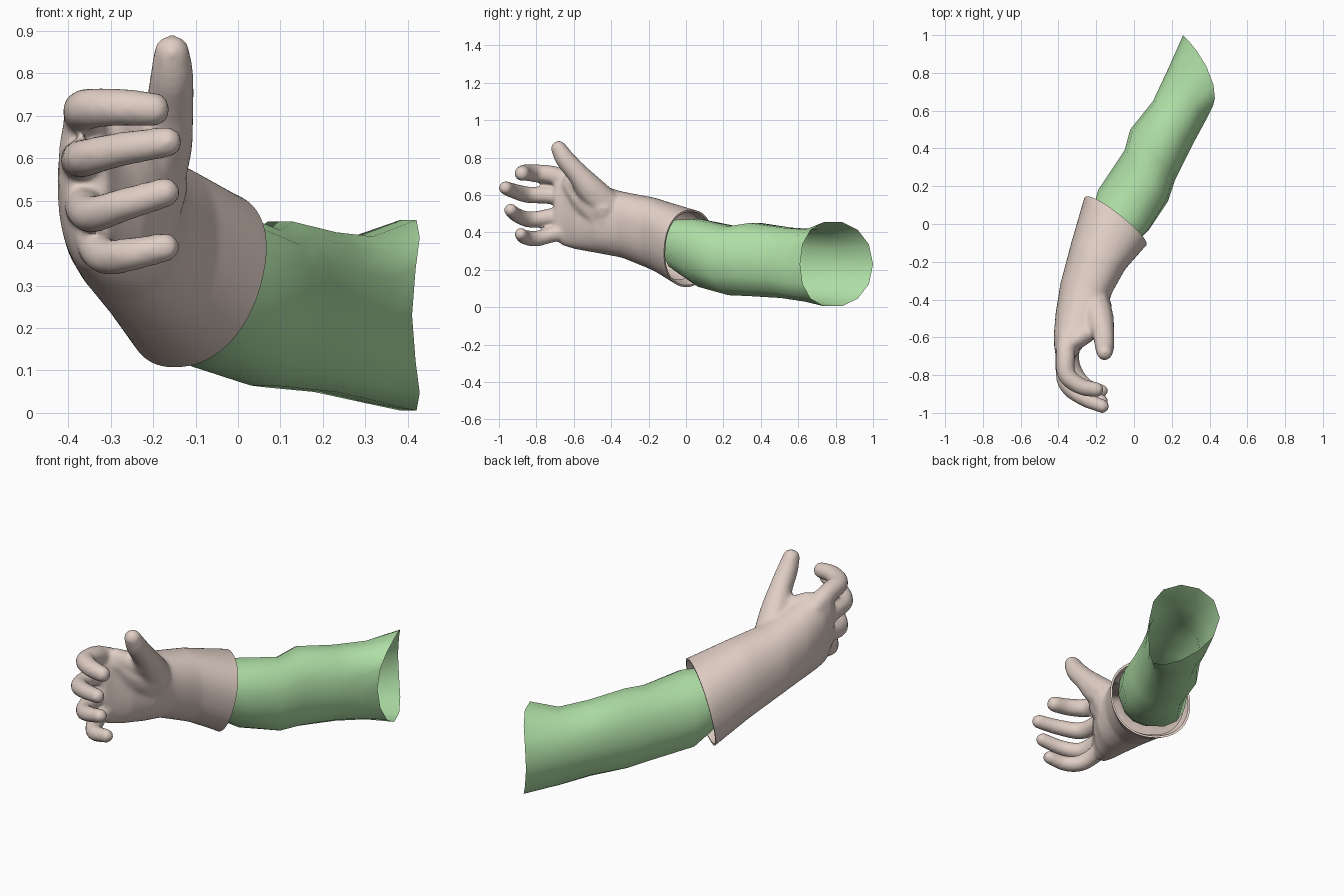
import bpy, bmesh, math
from mathutils import Vector

if "Cube" in bpy.data.objects:
    bpy.data.objects.remove(bpy.data.objects["Cube"])


def material(name, rgb):
    m = bpy.data.materials.new(name)
    m.diffuse_color = (*rgb, 1)
    m.use_nodes = True
    m.node_tree.nodes["Principled BSDF"].inputs["Base Color"].default_value = m.diffuse_color
    return m


def make_object(name, bm, mat):
    mesh = bpy.data.meshes.new(name)
    bm.to_mesh(mesh)
    bm.free()
    mesh.materials.append(mat)
    obj = bpy.data.objects.new(name, mesh)
    bpy.context.collection.objects.link(obj)
    return obj


def shade_smooth(obj, degrees):
    bpy.ops.object.select_all(action='DESELECT')
    bpy.context.view_layer.objects.active = obj
    obj.select_set(True)
    bpy.ops.object.shade_smooth_by_angle(angle=math.radians(degrees))


def squarish(v, power):
    return math.copysign(abs(v) ** power, v)


def loft(bm, rings, sides, capped, power):
    """Ring: left xy, right xy, low z, high z, sideways lean, outward bow xy."""
    loops = []
    for lx, ly, rx, ry, lo, hi, lean, bx, by in rings:
        mid = Vector(((lx + rx) / 2, (ly + ry) / 2, (lo + hi) / 2))
        half = Vector(((rx - lx) / 2, (ry - ly) / 2, 0))
        loop = []
        for i in range(sides):
            a = math.tau * i / sides
            c, s = squarish(math.cos(a), power), squarish(math.sin(a), power)
            p = mid + half * (c + lean * s) + Vector((bx * s * s, by * s * s, s * (hi - lo) / 2))
            loop.append(bm.verts.new(p))
        loops.append(loop)
    for a, b in zip(loops, loops[1:]):
        for i in range(sides):
            j = (i + 1) % sides
            bm.faces.new((a[i], a[j], b[j], b[i]))
    if capped:
        bm.faces.new(loops[0])
        bm.faces.new(loops[-1])
    bmesh.ops.recalc_face_normals(bm, faces=bm.faces)


def digit(bm, points):
    """Chain of overlapping balls along a smooth path of (x, y, z, radius)."""
    pts = [Vector(p) for p in points]
    pts = [2 * pts[0] - pts[1]] + pts + [2 * pts[-1] - pts[-2]]
    for p0, p1, p2, p3 in zip(pts, pts[1:], pts[2:], pts[3:]):
        n = max(2, round((p2 - p1).length / 0.012))
        for k in range(n + 1):
            t = k / n
            q = 0.5 * (2 * p1 + (p2 - p0) * t + (2 * p0 - 5 * p1 + 4 * p2 - p3) * t * t
                       + (3 * p1 - p0 - 3 * p2 + p3) * t ** 3)
            ball = bmesh.ops.create_icosphere(bm, subdivisions=2, radius=q[3])
            bmesh.ops.translate(bm, verts=ball['verts'], vec=q.xyz)


skin = material("pale_glove", (0.74, 0.615, 0.555))
green = material("soft_green", (0.44, 0.755, 0.39))

# Sleeve: open tube with a scalloped shoulder opening
bm = bmesh.new()
loft(bm, [
    (-0.23, 0.03, -0.02, -0.13, 0.19, 0.47, 0.15, 0, 0),
    (-0.19, 0.18, 0.08, -0.03, 0.105, 0.475, 0.15, 0, 0),
    (-0.05, 0.39, 0.18, 0.12, 0.06, 0.435, 0.05, 0, 0),
    (-0.02, 0.50, 0.22, 0.24, 0.055, 0.455, 0.0, 0, 0),
    (0.10, 0.65, 0.31, 0.42, 0.045, 0.43, 0.0, 0, 0),
    (0.18, 0.82, 0.37, 0.53, 0.025, 0.42, 0.0, 0.02, 0),
    (0.26, 1.00, 0.41, 0.61, 0.0, 0.46, 0.0, 0.07, -0.02),
], 14, False, 0.92)
sleeve = make_object("sleeve", bm, green)
shade_smooth(sleeve, 50)

# Glove: forearm and palm
bm = bmesh.new()
loft(bm, [
    (-0.20, 0.28, 0.16, 0.03, 0.015, 0.49, 0.15, 0, 0),
    (-0.26, 0.14, 0.068, -0.105, 0.083, 0.53, 0.15, 0, 0),
    (-0.33, -0.10, -0.05, -0.24, 0.193, 0.588, 0.15, 0, 0),
    (-0.39, -0.32, -0.12, -0.37, 0.265, 0.62, 0.1, 0, 0),
    (-0.415, -0.47, -0.15, -0.48, 0.29, 0.66, 0.0, 0, 0),
    (-0.425, -0.59, -0.22, -0.59, 0.31, 0.71, -0.1, 0, 0),
    (-0.42, -0.66, -0.28, -0.66, 0.33, 0.745, -0.2, 0, 0),
    (-0.40, -0.705, -0.31, -0.705, 0.37, 0.73, -0.2, 0, 0),
], 36, True, 0.9)

# Four curled fingers, index down to little finger, then the thumb and its web
digits = [
    [(-0.355, -0.60, 0.66, 0.052), (-0.362, -0.70, 0.703, 0.052), (-0.355, -0.80, 0.716, 0.05),
     (-0.28, -0.86, 0.72, 0.046), (-0.200, -0.877, 0.715, 0.042)],
    [(-0.365, -0.60, 0.59, 0.052), (-0.372, -0.74, 0.598, 0.048), (-0.355, -0.85, 0.602, 0.046),
     (-0.27, -0.922, 0.622, 0.042), (-0.168, -0.965, 0.638, 0.038)],
    [(-0.36, -0.60, 0.50, 0.052), (-0.362, -0.73, 0.482, 0.047), (-0.34, -0.83, 0.468, 0.045),
     (-0.27, -0.90, 0.49, 0.041), (-0.172, -0.938, 0.519, 0.037)],
    [(-0.33, -0.60, 0.42, 0.052), (-0.333, -0.72, 0.388, 0.045), (-0.305, -0.80, 0.367, 0.044),
     (-0.25, -0.86, 0.374, 0.041), (-0.172, -0.883, 0.39, 0.036)],
    [(-0.22, -0.40, 0.52, 0.09), (-0.185, -0.50, 0.62, 0.08), (-0.163, -0.575, 0.71, 0.061),
     (-0.156, -0.645, 0.79, 0.054), (-0.156, -0.68, 0.848, 0.044)],
    [(-0.21, -0.42, 0.46, 0.08), (-0.235, -0.53, 0.56, 0.075), (-0.30, -0.61, 0.65, 0.055)],
    [(-0.20, -0.44, 0.53, 0.085), (-0.23, -0.55, 0.63, 0.06), (-0.30, -0.61, 0.68, 0.045)],
]
for d in digits:
    digit(bm, d)
glove = make_object("glove", bm, skin)

# Blend the hand into one smooth skin
remesh = glove.modifiers.new("blend", 'REMESH')
remesh.mode = 'VOXEL'
remesh.voxel_size = 0.01
relax = glove.modifiers.new("relax", 'SMOOTH')
relax.factor = 0.5
relax.iterations = 9
graph = bpy.context.evaluated_depsgraph_get()
blended = bpy.data.meshes.new_from_object(glove.evaluated_get(graph))
glove.modifiers.clear()

# Slice the wrist open to form a crisp slanted cuff
bm = bmesh.new()
bm.from_mesh(blended)
axis = Vector((-0.09, 0.005, 0.31))
normal = Vector((0.11, 0.132, -0.035)).normalized()
bmesh.ops.bisect_plane(bm, geom=bm.verts[:] + bm.edges[:] + bm.faces[:],
                       plane_co=axis, plane_no=normal, clear_outer=True)
rim = [e for e in bm.edges if e.is_boundary]
# Thin inner lip turned back along the forearm
along = Vector((-0.09, -0.19, 0.08)).normalized()
for inset, depth in ((0.95, 0.0), (0.93, 0.05)):
    made = bmesh.ops.extrude_edge_only(bm, edges=rim)['geom']
    rim = [g for g in made if isinstance(g, bmesh.types.BMEdge) and g.is_boundary]
    for v in {v for e in rim for v in e.verts}:
        v.co = axis + (v.co - axis) * inset + along * depth
bmesh.ops.recalc_face_normals(bm, faces=bm.faces)
bm.to_mesh(glove.data)
bm.free()
if not glove.data.materials:
    glove.data.materials.append(skin)
for p in glove.data.polygons:
    p.material_index = 0
shade_smooth(glove, 50)
